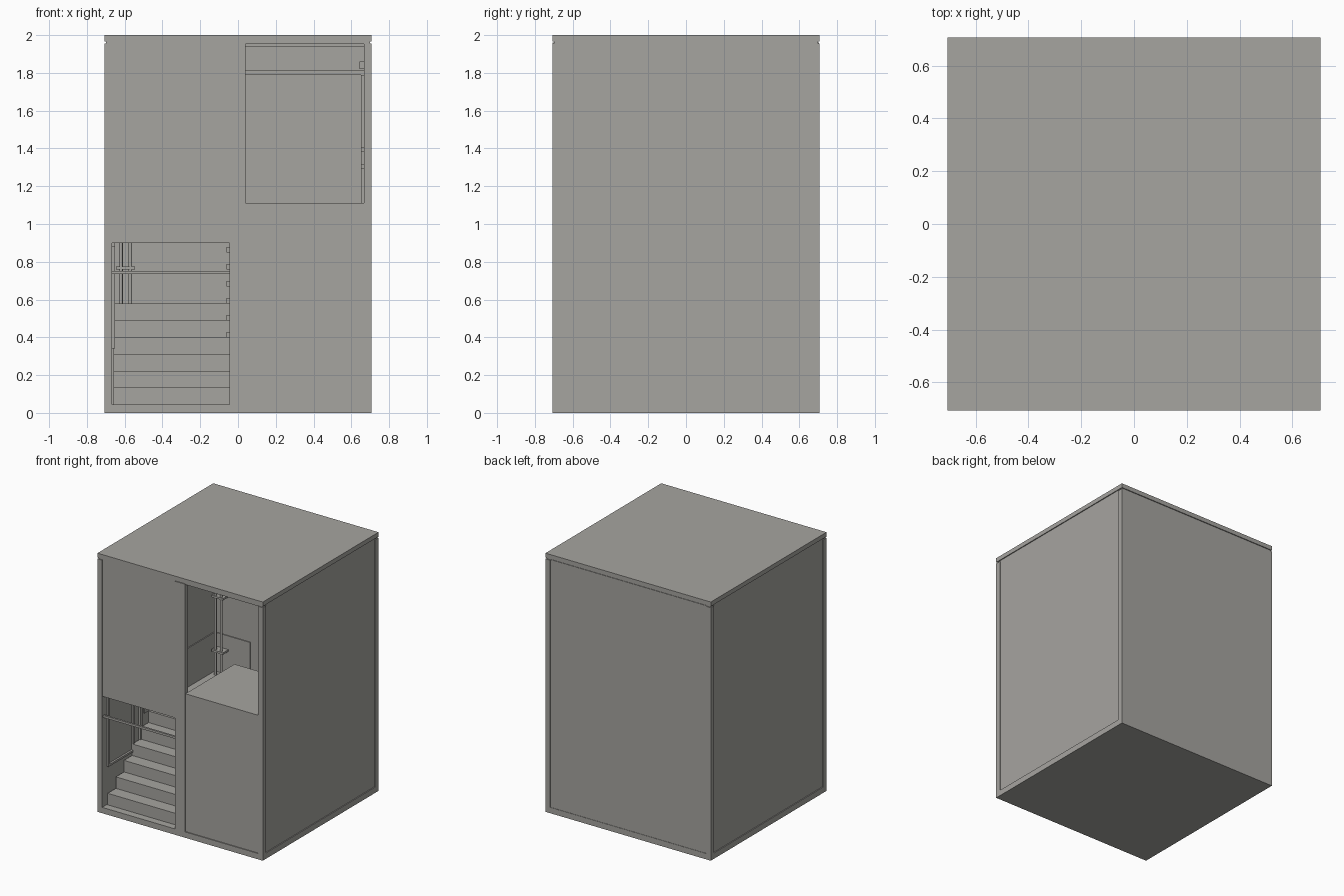
import bpy
import bmesh

cube = bpy.data.objects.get("Cube")
if cube:
    bpy.data.objects.remove(cube, do_unlink=True)

grey = bpy.data.materials.new("warm_grey")
grey.use_nodes = True
colour = (0.38, 0.373, 0.35, 1)
grey.diffuse_color = colour
grey.node_tree.nodes["Principled BSDF"].inputs["Base Color"].default_value = colour


def add_mesh(name, bm):
    bmesh.ops.recalc_face_normals(bm, faces=bm.faces)
    mesh = bpy.data.meshes.new(name)
    bm.to_mesh(mesh)
    bm.free()
    mesh.materials.append(grey)
    obj = bpy.data.objects.new(name, mesh)
    bpy.context.collection.objects.link(obj)
    return obj


def box(name, x, y, z):
    """Box from three (low, high) ranges."""
    bm = bmesh.new()
    bmesh.ops.create_cube(bm, size=1)
    for v in bm.verts:
        for i, (lo, hi) in enumerate((x, y, z)):
            v.co[i] = hi if v.co[i] > 0 else lo
    return add_mesh(name, bm)


def pipe(name, x, y, z, radius):
    bm = bmesh.new()
    bmesh.ops.create_cone(bm, cap_ends=True, segments=12, radius1=radius,
                          radius2=radius, depth=z[1] - z[0])
    bmesh.ops.translate(bm, verts=bm.verts, vec=(x, y, sum(z) / 2))
    obj = add_mesh(name, bm)
    for p in obj.data.polygons:
        p.use_smooth = len(p.vertices) == 4
    return obj


def flight(name, x, y, step, z, rise, count, base):
    """Stair flight made by extruding a stepped profile across x."""
    outline = [(y, base)]
    for i in range(count):
        outline += [(y + i * step, z + (i + 1) * rise),
                    (y + (i + 1) * step, z + (i + 1) * rise)]
    outline.append((y + count * step, base))
    bm = bmesh.new()
    face = bm.faces.new([bm.verts.new((x[0], a, b)) for a, b in outline])
    new = bmesh.ops.extrude_face_region(bm, geom=[face])["geom"]
    moved = [g for g in new if isinstance(g, bmesh.types.BMVert)]
    bmesh.ops.translate(bm, verts=moved, vec=(x[1] - x[0], 0, 0))
    return add_mesh(name, bm)


H = 0.707    # half width
I = 0.667    # inside of the corner posts
F = 0.70     # outside of the wall panels
B = 0.045    # top of the base
T = 1.96     # underside of the roof
LAND = 0.58  # landing height
UP = 1.11    # upper floor height

# Base, roof and their shadow gap
box("base_slab", (-H, H), (-H, H), (0, B))
box("roof_slab", (-H, H), (-H, H), (T + 0.006, 2))
box("roof_trim", (-F, F), (-F, F), (T - 0.006, T + 0.006))

# Posts
for sx, side in ((-1, "right"), (1, "left")):
    for sy, end in ((-1, "front"), (1, "back")):
        box(f"{end}_{side}_post", sorted((sx * I, sx * H)),
            sorted((sy * I, sy * H)), (B, T - 0.004))
box("front_middle_post", (-0.045, 0.04), (-H, -I), (B, T))

# Wall panels
for sx, side in ((-1, "right"), (1, "left")):
    box(f"{side}_wall", sorted((sx * I, sx * F)), (-I, I), (B, T))
box("back_wall", (-I, I), (I, H - 0.003), (B, T))
box("front_upper_panel", (-I, -0.045), (-F, -I), (0.9, T))
box("front_lower_panel", (0.04, I), (-F, -I), (B, UP))

# Dogleg stair with a landing at the back
flight("lower_stair", (-0.66, -0.045), -0.65, 0.1, B, 0.089, 6, B)
box("landing", (-I, I), (-0.05, I), (LAND - 0.08, LAND))
upper = flight("upper_stair", (0.04, I), -0.05, 0.1, LAND, 0.088, 5, LAND)
for v in upper.data.vertices:
    v.co.y = 0.4 - v.co.y - 0.05
upper.data.flip_normals()
box("upper_floor", (0.04, I), (-I, -0.1), (UP - 0.08, UP))

# Rail across the lower doorway
box("front_rail", (-I, -0.045), (-0.695, -0.68), (0.735, 0.752))

# Small tread brackets beside the middle post
for i in range(6):
    y = -0.6 + i * 0.1
    z = 0.4 + i * 0.09
    box(f"tread_bracket_{i}", (-0.06, -0.045), (y, y + 0.03), (z, z + 0.028))
    box(f"bracket_arm_{i}", (-0.045, 0.04), (y, y + 0.02), (z + 0.004, z + 0.024))

# Pipes in the back corner with clamps
for i, x in enumerate((-0.62, -0.57)):
    pipe(f"riser_pipe_{i}", x, 0.61, (LAND, T), 0.01)
for i, z in enumerate((0.76, 1.18, 1.6)):
    box(f"pipe_clamp_{i}", (-0.645, -0.545), (0.595, I), (z, z + 0.015))

# Wall lining and the framed panel beside the stair
box("side_lining", (-I, -0.66), (-0.2, I), (LAND, 0.88))
box("back_lining", (-I, -0.36), (0.66, I), (LAND, 0.88))
for y in (-0.65, -0.35):
    box("frame_upright", (-I, -0.652), (y, y + 0.015), (0.34, 0.88))
for z in (0.34, 0.865):
    box("frame_crossbar", (-I, -0.652), (-0.65, -0.335), (z, z + 0.015))
box("stair_side_post", (-I, -0.65), (-0.26, -0.24), (0.4, 0.9))

# Upper room beam, ceiling trim and side fittings
box("back_beam", (0.04, I), (0.645, I), (1.79, 1.815))
box("ceiling_trim", (0.04, I), (0.65, I), (1.94, T))
box("side_strip", (0.65, I), (0.1, 0.13), (UP, 1.79))
box("side_lamp", (0.643, I), (-0.3, -0.26), (1.82, 1.86))
for z in (1.29, 1.38):
    box("side_fitting", (0.652, I), (-0.3, -0.27), (z, z + 0.025))
